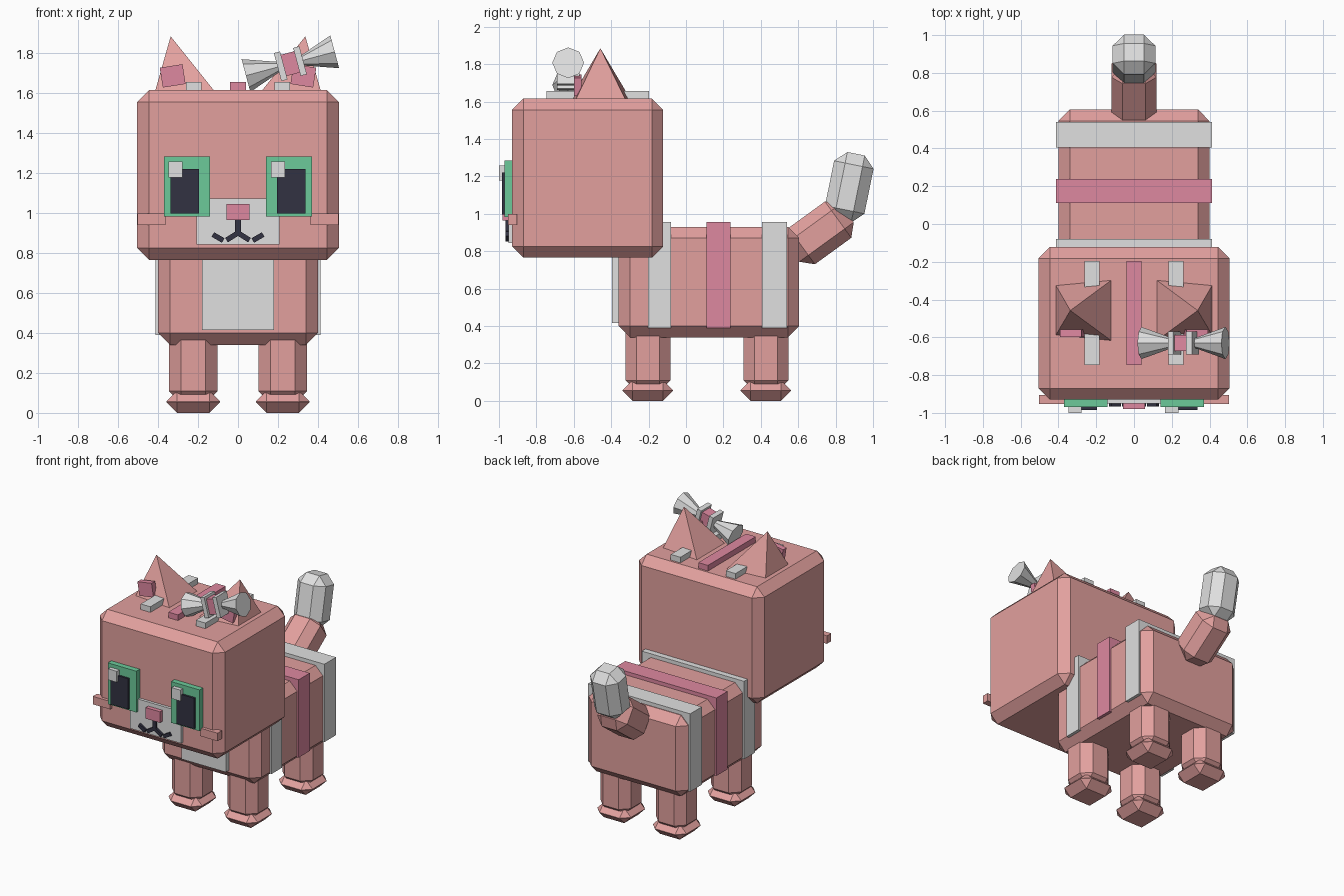
import bpy, bmesh, math
from mathutils import Matrix, Vector

if "Cube" in bpy.data.objects:
    bpy.data.objects.remove(bpy.data.objects["Cube"])


def material(name, rgb):
    m = bpy.data.materials.new(name)
    lin = [((c / 255 + 0.055) / 1.055) ** 2.4 for c in rgb]
    m.diffuse_color = (*lin, 1)
    m.use_nodes = True
    m.node_tree.nodes["Principled BSDF"].inputs["Base Color"].default_value = m.diffuse_color
    return m


FUR = material("salmon fur", (226, 160, 158))
WHITE = material("pale grey", (224, 224, 224))
PINK = material("pink", (222, 136, 160))
GREEN = material("green", (108, 202, 154))
DARK = material("dark navy", (50, 50, 66))


def finish(name, bm, mat, matrix):
    bmesh.ops.recalc_face_normals(bm, faces=bm.faces)
    me = bpy.data.meshes.new(name)
    bm.to_mesh(me)
    bm.free()
    me.materials.append(mat)
    ob = bpy.data.objects.new(name, me)
    ob.matrix_world = matrix
    bpy.context.collection.objects.link(ob)
    return ob


def box(name, xr, yr, zr, mat, bevel=0, rot=None):
    """Box from x, y and z ranges, optionally chamfered and turned about its centre."""
    lo, hi = Vector((xr[0], yr[0], zr[0])), Vector((xr[1], yr[1], zr[1]))
    bm = bmesh.new()
    bmesh.ops.create_cube(bm, size=1)
    bmesh.ops.scale(bm, vec=hi - lo, verts=bm.verts)
    if bevel:
        bmesh.ops.bevel(bm, geom=bm.edges[:], offset=bevel, segments=1,
                        profile=0.5, affect='EDGES')
    return finish(name, bm, mat, Matrix.Translation((lo + hi) / 2) @ (rot or Matrix()))


def span(c, size):
    return (c - size / 2, c + size / 2)


def turn(deg, axis):
    return Matrix.Rotation(math.radians(deg), 4, axis)


# Body, chest and head
box("body", (-.4, .4), (-.36, .605), (.34, .93), FUR, .06)
box("head", (-.505, .505), (-.93, -.122), (.766, 1.616), FUR, .06)
box("chest_patch", (-.18, .18), (-.396, -.34), (.415, .82), WHITE)

# Bands over the back
for i, (y0, y1, m) in enumerate([(-.203, -.08, WHITE), (.11, .238, PINK), (.406, .54, WHITE)]):
    box(f"back_band_{i}", (-.412, .412), (y0, y1), (.39, .957), m)

# Legs and paws
for end, y in (("front", -.203), ("back", .428)):
    for side, s in (("left", 1), ("right", -1)):
        x = s * .224
        box(f"{end}_{side}_leg", span(x, .245), span(y, .242), (.05, .45), FUR, .06)
        box(f"{end}_{side}_paw", span(x, .27), span(y - .002, .27), (0, .11), FUR, .054)

# Tail
box("tail_base", span(0, .24), span(.716, .24), span(.898, .36), FUR, .06, turn(-54, 'X'))
box("tail_tip", span(0, .225), span(.873, .215), span(1.142, .365), WHITE, .06, turn(-11.5, 'X'))

# Stripes on top of the head
for i, (x, m) in enumerate([(-.222, WHITE), (0, PINK), (.222, WHITE)]):
    box(f"crown_stripe_{i}", span(x, .078), (-.747, -.197), (1.58, 1.657), m)

for side, s in (("left", 1), ("right", -1)):
    # Ears lean outwards
    bm = bmesh.new()
    base = [bm.verts.new((s * x, y, 1.61)) for x, y in
            ((.415, -.59), (.415, -.323), (.117, -.295), (.117, -.62))]
    tip = bm.verts.new((s * .337, -.458, 1.885))
    bm.faces.new(base)
    for i in range(4):
        bm.faces.new((base[i], base[(i + 1) % 4], tip))
    finish(f"{side}_ear", bm, FUR, Matrix())
    box(f"{side}_inner_ear", span(s * .327, .115), (-.598, -.558), span(1.687, .1),
        PINK, 0, turn(s * 9, 'Y'))

    # Eyes
    box(f"{side}_iris", span(s * .255, .23), (-.97, -.92), (.984, 1.284), GREEN)
    box(f"{side}_pupil", span(s * .266, .142), (-.985, -.94), (.997, 1.22), DARK)
    box(f"{side}_eye_glint", span(-.056 + s * .256, .07), (-1, -.95), (1.178, 1.258), WHITE)

    # Cheek tufts
    box(f"{side}_cheek", span(s * .433, .14), (-.953, -.904), (.94, .998), FUR)

    # Mouth curve
    box(f"{side}_mouth_inner", span(s * .03, .065), (-.966, -.93), span(.882, .026),
        DARK, 0, turn(s * 32, 'Y'))
    box(f"{side}_mouth_outer", span(s * .1, .06), (-.966, -.93), span(.878, .026),
        DARK, 0, turn(-s * 30, 'Y'))

# Muzzle
box("muzzle", (-.207, .207), (-.95, -.9), (.843, 1.074), WHITE)
box("nose", (-.058, .058), (-.98, -.93), (.965, 1.045), PINK)
box("mouth_line", (-.014, .014), (-.966, -.93), (.885, .968), DARK)

# Bow beside the left ear, built along its own x axis and tilted
bow = Matrix.Translation((.262, -.63, 1.748)) @ turn(-15, 'Y')
box("bow_knot", span(0, .13), span(0, .085), span(0, .11), PINK).matrix_world = bow
for side, s in (("left", 1), ("right", -1)):
    bar = box(f"bow_{side}_bar", span(0, .032), span(0, .122), span(0, .145), WHITE)
    bar.matrix_world = bow @ Matrix.Translation((s * .05, 0, 0))
    bm = bmesh.new()
    bmesh.ops.create_cone(bm, cap_ends=True, segments=8, radius1=.022, radius2=.085, depth=.18)
    finish(f"bow_{side}_loop", bm, WHITE,
           bow @ Matrix.Translation((s * .14, 0, 0)) @ turn(s * 90, 'Y'))
